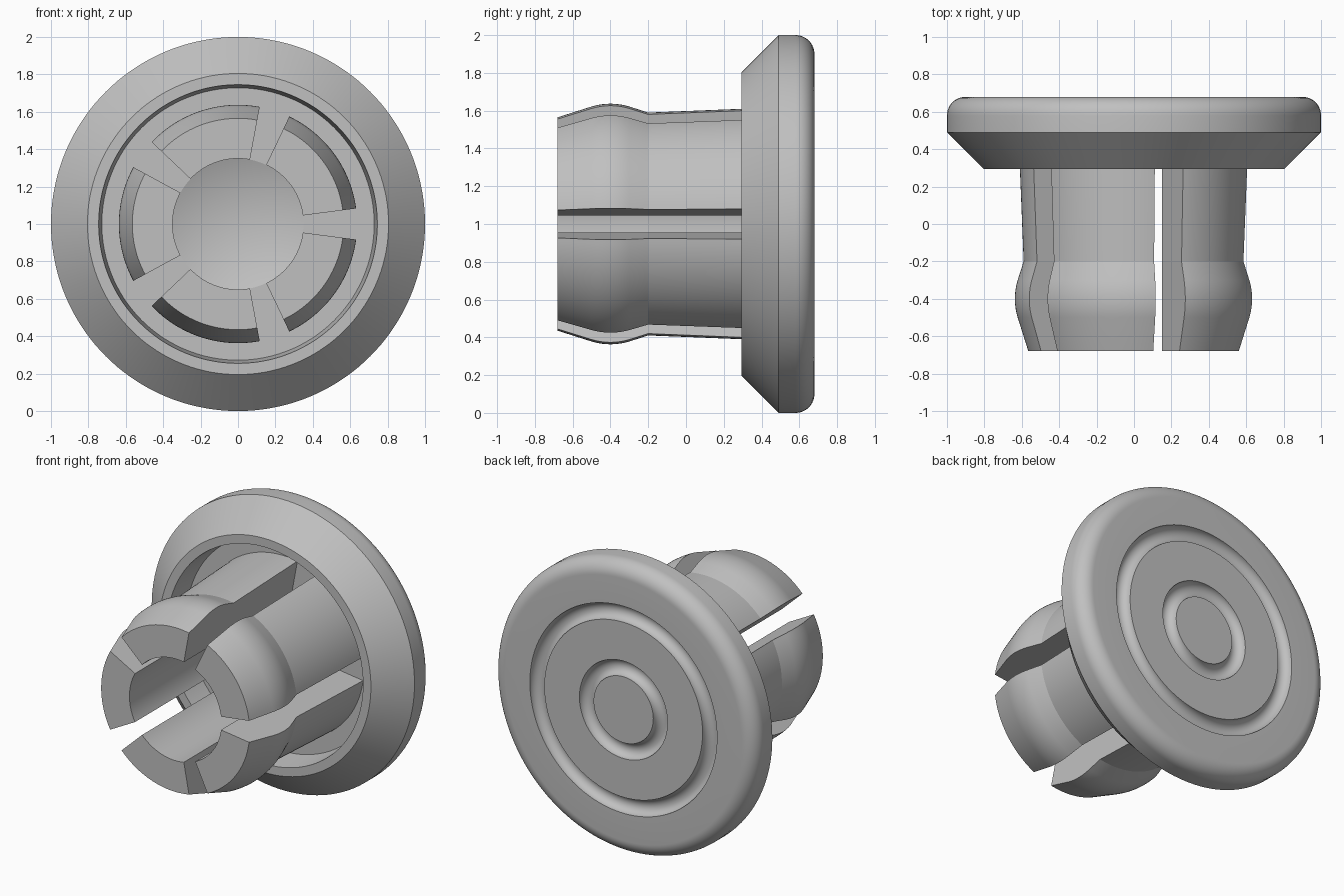
import bpy, bmesh
from math import sin, cos, pi, radians

if "Cube" in bpy.data.objects:
    bpy.data.objects.remove(bpy.data.objects["Cube"], do_unlink=True)

# Single plain grey material
GREY = (0.53, 0.53, 0.53, 1)
grey = bpy.data.materials.new("plain grey")
grey.use_nodes = True
grey.diffuse_color = GREY
grey.node_tree.nodes["Principled BSDF"].inputs["Base Color"].default_value = GREY


def arc(radius, depth, size, start, end, steps):
    """Arc points (radius, y) in the half plane; angles in degrees from +radius towards +y."""
    angles = [radians(start + (end - start) * i / steps) for i in range(steps + 1)]
    return [(radius + size * cos(a), depth + size * sin(a)) for a in angles]


def lathe(name, profile, start=0.0, sweep=2 * pi, steps=144, ring=False):
    """Sweep a (radius, y) profile about the y axis; partial sweeps are closed and capped."""
    full = sweep > 6.28
    bm = bmesh.new()
    rows = []
    for i in range(steps if full else steps + 1):
        a = start + sweep * i / steps
        rows.append([bm.verts.new((r * cos(a), y, 1 + r * sin(a))) for r, y in profile])
    n = len(profile)
    for i in range(steps):
        a, b = rows[i], rows[(i + 1) % len(rows)]
        for j in range(n if ring else n - 1):
            k = (j + 1) % n
            bm.faces.new((a[j], a[k], b[k], b[j]))
    if not full:
        bm.faces.new(rows[0])
        bm.faces.new(rows[-1])
    bmesh.ops.remove_doubles(bm, verts=bm.verts, dist=1e-5)
    bmesh.ops.recalc_face_normals(bm, faces=bm.faces)
    mesh = bpy.data.meshes.new(name)
    bm.to_mesh(mesh)
    bm.free()
    mesh.materials.append(grey)
    obj = bpy.data.objects.new(name, mesh)
    bpy.context.collection.objects.link(obj)
    bpy.ops.object.select_all(action="DESELECT")
    obj.select_set(True)
    bpy.context.view_layer.objects.active = obj
    bpy.ops.object.shade_smooth_by_angle(angle=radians(14))
    return obj


FLOOR, BACK, BORE = 0.485, 0.68, 0.35

# Flange: conical bore end, recess, bevelled rim, and two round grooves on the back
front = [(0, FLOOR + 0.13), (BORE, FLOOR), (0.728, FLOOR), (0.745, 0.295),
         (0.805, 0.295), (1.0, 0.49)]
rim = arc(0.9, 0.58, 0.1, 0, 90, 12)
outer_groove = arc(0.657, BACK, 0.055, 0, -180, 20)
inner_groove = arc(0.281, BACK, 0.054, 0, -180, 20)
lathe("flange", front + rim + outer_groove + inner_groove + [(0, BACK)])

# Five sprung prongs with a rounded snap bulge, separated by radial slots
bulge = [(r, y) for r, y in arc(0.297, -0.4, 0.34, -17, 17, 10)]
prong = [(BORE, FLOOR + 0.01), (BORE, -0.68), (0.565, -0.68)] + bulge + [
    (0.59, -0.2), (0.61, 0.295), (0.618, FLOOR + 0.01)]
half_slot = radians(7.5)
for i in range(5):
    lathe(f"prong_{i + 1}", prong, start=i * radians(72) + half_slot,
          sweep=radians(72) - 2 * half_slot, steps=24, ring=True)
